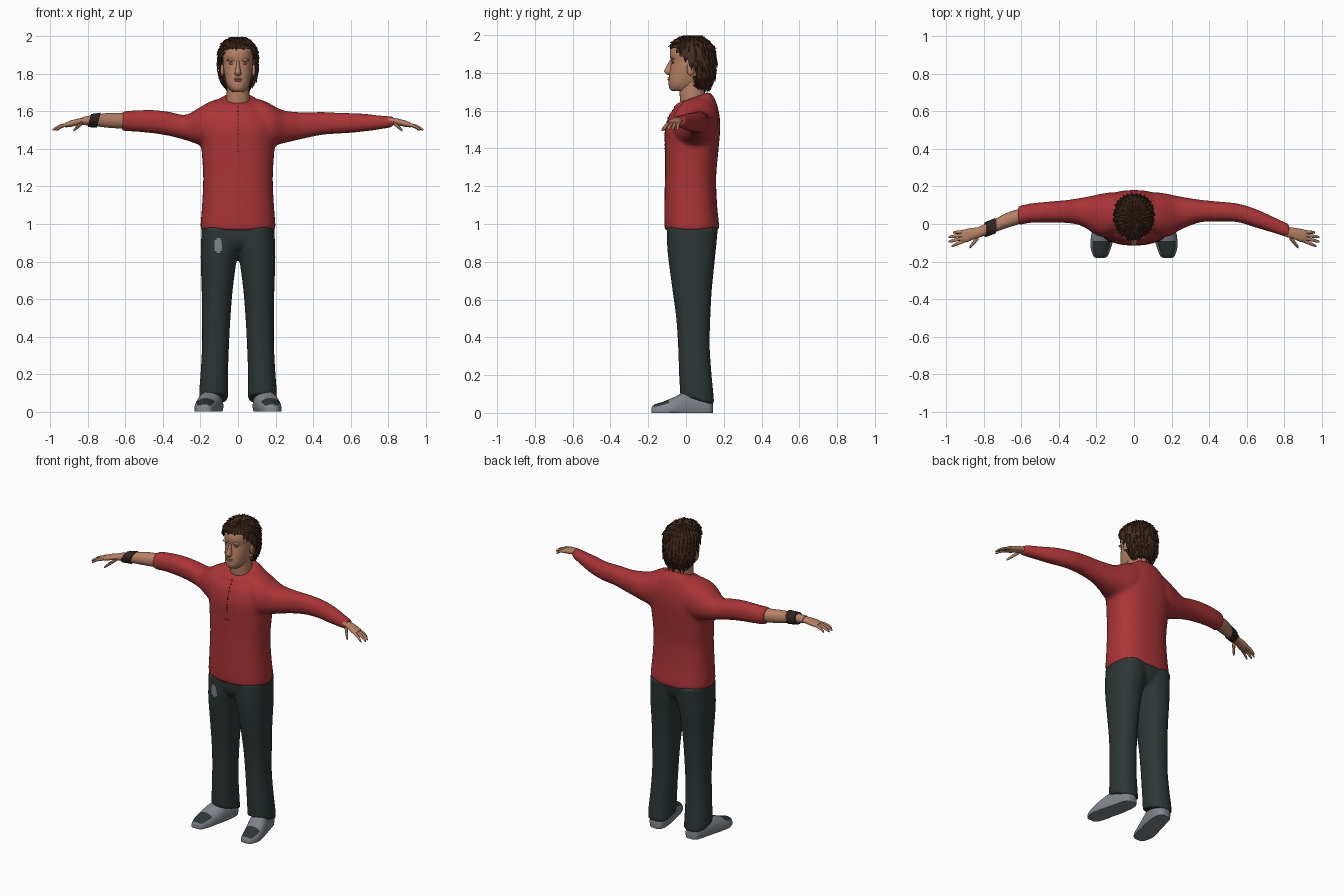
import bpy, bmesh, math, random
from mathutils import Vector, Matrix

random.seed(4)
if "Cube" in bpy.data.objects:
    bpy.data.objects.remove(bpy.data.objects["Cube"], do_unlink=True)


def material(name, r, g, b):
    m = bpy.data.materials.new(name)
    m.use_nodes = True
    m.diffuse_color = (r, g, b, 1)
    bsdf = m.node_tree.nodes["Principled BSDF"]
    bsdf.inputs["Base Color"].default_value = (r, g, b, 1)
    bsdf.inputs["Roughness"].default_value = 0.8
    return m


RED = material("red_cloth", 0.40, 0.035, 0.038)
DARK_RED = material("dark_red_stitch", 0.15, 0.012, 0.014)
SLATE = material("dark_slate_cloth", 0.026, 0.038, 0.037)
SKIN = material("skin", 0.47, 0.22, 0.13)
SHADE = material("dark_skin", 0.25, 0.11, 0.07)
BROWN = material("brown_hair", 0.06, 0.026, 0.013)
GREY = material("grey_shoe", 0.22, 0.235, 0.26)
LEATHER = material("dark_leather", 0.028, 0.018, 0.014)


def smooth_rows(rows, steps):
    """Catmull-Rom interpolation of section rows."""
    rows = [Vector(tuple(r) + (0,) * (6 - len(r))) for r in rows]
    pts = [rows[0]] + rows + [rows[-1]]
    out = []
    for a, b, c, d in zip(pts, pts[1:], pts[2:], pts[3:]):
        for k in range(steps):
            t = k / steps
            out.append(b + (c - a) * (t / 2) + (a * 2 - b * 5 + c * 4 - d) * (t * t / 2)
                       + (b * 3 - a - c * 3 + d) * (t ** 3 / 2))
    return out + [rows[-1]]


def loft(bm, rows, axis="z", side=1, n=28, p=2.2, steps=4):
    """Rows are (position, a0, a1, b0, b1, tilt): extents of each section."""
    rings = []
    for t, a0, a1, b0, b1, tilt in smooth_rows(rows, steps):
        ring = []
        for i in range(n):
            w = math.tau * i / n
            c, s = math.cos(w), math.sin(w)
            u = (a1 - a0) / 2 * math.copysign(abs(c) ** (2 / p), c)
            v = (b1 - b0) / 2 * math.copysign(abs(s) ** (2 / p), s)
            a, b, q = (a0 + a1) / 2 + u, (b0 + b1) / 2 + v, t + tilt * v
            x, y, z = {"z": (a, b, q), "x": (q, a, b), "y": (a, q, b)}[axis]
            ring.append(bm.verts.new((x * side, y, max(z, 0))))
        rings.append(ring)
    for r0, r1 in zip(rings, rings[1:]):
        for i in range(n):
            j = (i + 1) % n
            bm.faces.new((r0[i], r0[j], r1[j], r1[i]))
    bm.faces.new(rings[0])
    bm.faces.new(rings[-1])


def sym(rows):
    """Rows (z, half width, y0, y1, tilt) made symmetric in x."""
    return [(r[0], -r[1], r[1]) + tuple(r[2:]) for r in rows]


def blob(bm, centre, size):
    mat = Matrix.Translation(centre) @ Matrix.Diagonal((*size, 1))
    bmesh.ops.create_uvsphere(bm, u_segments=16, v_segments=10, radius=1, matrix=mat)


def finish(bm, name, mats, voxel=0):
    bmesh.ops.recalc_face_normals(bm, faces=bm.faces[:])
    me = bpy.data.meshes.new(name)
    bm.to_mesh(me)
    bm.free()
    for m in mats:
        me.materials.append(m)
    ob = bpy.data.objects.new(name, me)
    bpy.context.collection.objects.link(ob)
    bpy.ops.object.select_all(action="DESELECT")
    ob.select_set(True)
    bpy.context.view_layer.objects.active = ob
    if voxel:
        rm = ob.modifiers.new("merge", "REMESH")
        rm.mode, rm.voxel_size = "VOXEL", voxel
        sm = ob.modifiers.new("soften", "SMOOTH")
        sm.factor, sm.iterations = 0.5, 6
        bpy.ops.object.convert(target="MESH")
    bpy.ops.object.shade_smooth_by_angle(angle=math.radians(50))
    return ob


# Shirt: torso, shoulders and sleeves merged into one skin
bm = bmesh.new()
loft(bm, sym([(.965, .198, -.112, .175), (1.0, .2, -.115, .175), (1.1, .192, -.115, .165),
              (1.25, .186, -.112, .16), (1.4, .195, -.112, .173), (1.5, .2, -.112, .181),
              (1.58, .185, -.088, .177), (1.63, .135, -.07, .155, .25),
              (1.668, .085, -.055, .125, .36)]), p=2.4)
shoulder = [(.05, -.04, .15, 1.45, 1.66), (.1, -.055, .168, 1.42, 1.668), (.15, -.07, .166, 1.41, 1.652),
            (.2, -.06, .156, 1.42, 1.625)]
loft(bm, shoulder + [(.25, -.03, .146, 1.432, 1.604), (.35, .008, .13, 1.455, 1.595),
                     (.45, .013, .12, 1.475, 1.597), (.55, .01, .11, 1.482, 1.593),
                     (.65, -.02, .08, 1.49, 1.59), (.75, -.05, .035, 1.503, 1.58),
                     (.828, -.077, 0, 1.517, 1.573)], "x")
loft(bm, shoulder + [(.28, -.01, .14, 1.447, 1.582), (.36, .005, .128, 1.468, 1.597),
                     (.45, .008, .12, 1.483, 1.608), (.55, .006, .11, 1.492, 1.606),
                     (.62, -.008, .095, 1.495, 1.601)], "x", -1)
shirt = finish(bm, "shirt", [RED], .012)

# Front stitching, laid onto the shirt surface
bpy.context.view_layer.update()
bm = bmesh.new()
dashes = [(0, 1.40 + .02 * i, .0025, .006) for i in range(12)] + [(0, 1.385, .018, .002)]
for x, z, w, h in dashes:
    hit, loc, nor, _ = shirt.ray_cast(Vector((x, -1, z)), Vector((0, 1, 0)))
    if hit:
        bmesh.ops.create_cube(bm, size=2, matrix=Matrix.Translation(loc) @ Matrix.Diagonal((w, .002, h, 1)))
finish(bm, "placket_stitching", [DARK_RED])

# Trousers
bm = bmesh.new()
for s in (1, -1):
    loft(bm, [(.068, .052, .207, -.032, .15, -.3), (.11, .052, .207, -.032, .146, -.15),
              (.2, .053, .2, -.037, .136), (.35, .048, .192, -.042, .126), (.5, .04, .192, -.052, .129),
              (.65, .028, .194, -.072, .137), (.8, .008, .199, -.092, .152),
              (.88, -.01, .198, -.1, .16), (.985, -.01, .194, -.102, .17)], side=s)
loft(bm, sym([(.865, .1, -.07, .12), (.91, .18, -.096, .15), (.985, .194, -.102, .17)]), p=2.5)
pants = finish(bm, "trousers", [SLATE, GREY], .01)
for f in pants.data.polygons:  # worn patch on the right thigh
    c = f.center
    if f.normal.y < -.2 and ((c.x + .105) / .02) ** 2 + ((c.z - .885) / .045) ** 2 < 1:
        f.material_index = 1

# Shoes with dark toe panels
for s, label in ((1, "left"), (-1, "right")):
    bm = bmesh.new()
    loft(bm, [(-.182, .16, .2, -.01, .026), (-.17, .14, .217, -.03, .043), (-.12, .12, .232, -.04, .06),
              (-.06, .103, .228, -.04, .085), (0, .088, .212, -.04, .11), (.08, .078, .19, -.04, .1),
              (.125, .085, .175, -.03, .08), (.143, .105, .155, -.01, .05)], "y", s, p=2.3)
    shoe = finish(bm, label + "_shoe", [GREY, SLATE])
    for f in shoe.data.polygons:
        if f.normal.z > .6 and f.center.y < -.085:
            f.material_index = 1

# Hands: palm, four fingers and a thumb
for s, label in ((1, "left"), (-1, "right")):
    bm = bmesh.new()
    loft(bm, [(.8, -.064, -.018, 1.53, 1.568), (.85, -.08, -.02, 1.527, 1.562),
              (.89, -.096, -.026, 1.518, 1.552), (.92, -.098, -.034, 1.515, 1.54)], "x", s, 16)
    for base, tip, end in ((-.042, -.045, .965), (-.058, -.07, .988), (-.074, -.095, .99), (-.09, -.118, .972)):
        rows = []
        for k, r in ((0, .010), (.5, .009), (.9, .007), (1, .003)):
            x, y, z = .905 + (end - .905) * k, base + (tip - base) * k, 1.53 - .03 * k * k
            rows.append((x, y - r, y + r, z - r, z + r))
        loft(bm, rows, "x", s, 10, 2, 2)
    loft(bm, [(.83, -.085, -.05, 1.528, 1.55), (.85, -.108, -.08, 1.51, 1.535),
              (.868, -.126, -.104, 1.497, 1.516), (.878, -.13, -.12, 1.492, 1.502)], "x", s, 10, 2, 2)
    finish(bm, label + "_hand", [SKIN])

# Bare right forearm and wristband
bm = bmesh.new()
loft(bm, [(.58, .01, .09, 1.508, 1.59), (.68, -.022, .058, 1.512, 1.592),
          (.76, -.05, .015, 1.522, 1.583), (.83, -.072, -.016, 1.528, 1.57)], "x", -1, 20)
finish(bm, "right_forearm", [SKIN])
bm = bmesh.new()
loft(bm, [(.742, -.052, .031, 1.513, 1.594, -.25), (.792, -.07, .011, 1.517, 1.586, -.25)], "x", -1, 24, steps=1)
finish(bm, "wristband", [LEATHER])

# Head with neck, nose, ears, brows and lips
bm = bmesh.new()
loft(bm, sym([(1.6, .065, -.02, .1), (1.66, .062, -.032, .1), (1.75, .058, -.035, .105)]))
loft(bm, sym([(1.703, .03, -.07, .03), (1.715, .043, -.086, .05), (1.74, .059, -.092, .07),
              (1.78, .07, -.09, .1), (1.83, .078, -.083, .13), (1.86, .08, -.08, .138),
              (1.9, .082, -.086, .14), (1.94, .074, -.074, .13), (1.97, .045, -.035, .1),
              (1.978, .01, .02, .05)]))
loft(bm, sym([(1.79, .012, -.1, -.06), (1.8, .018, -.112, -.06), (1.812, .016, -.116, -.06),
              (1.84, .01, -.101, -.06), (1.868, .008, -.085, -.06)]), n=14)
blob(bm, (0, -.09, 1.774), (.024, .008, .005))
blob(bm, (0, -.09, 1.764), (.02, .008, .005))
for s in (1, -1):
    blob(bm, (s * .035, -.072, 1.874), (.024, .01, .007))
    blob(bm, (s * .084, .024, 1.82), (.01, .02, .034))
finish(bm, "head", [SKIN])
bm = bmesh.new()
for s in (1, -1):
    blob(bm, (s * .033, -.068, 1.855), (.015, .007, .006))
finish(bm, "eyes", [SHADE])

# Hair: a cap trimmed to the hairline, covered with pointed locks
bm = bmesh.new()
loft(bm, sym([(1.73, .065, .03, .128), (1.78, .095, -.04, .15), (1.85, .104, -.075, .157),
              (1.92, .098, -.083, .147), (1.96, .075, -.063, .12), (1.983, .04, -.025, .085),
              (1.988, .008, .02, .04)]), n=32)


def off_hairline(f):
    c = f.calc_center_median()
    return c.z < 1.93 and c.y < min(-.07 + (1.94 - c.z) * .9, .045)


bmesh.ops.delete(bm, geom=[f for f in bm.faces if off_hairline(f)], context="FACES")
bmesh.ops.recalc_face_normals(bm, faces=bm.faces[:])
roots = [(f.calc_center_median(), f.normal.copy()) for f in bm.faces if len(f.verts) == 4]
for c, nor in roots:
    if random.random() > .55:
        continue
    if nor.dot(c - Vector((0, .04, 1.86))) < 0:
        nor = -nor
    fall = Vector((c.x * 4, (c.y - .03) * 4, -1 + random.uniform(-.2, .2)))
    fall = (fall - nor * fall.dot(nor)).normalized()
    d = (fall + nor * random.uniform(.1, .35)).normalized()
    size = random.uniform(.03, .05)
    if c.y < 0 and c.z < 1.95:
        size *= .6
    place = Matrix.Translation(c + d * size * .3) @ d.to_track_quat("Z", "Y").to_matrix().to_4x4()
    bmesh.ops.create_cone(bm, segments=5, radius1=.011, radius2=.001, depth=size, cap_ends=True, matrix=place)
finish(bm, "hair", [BROWN])
